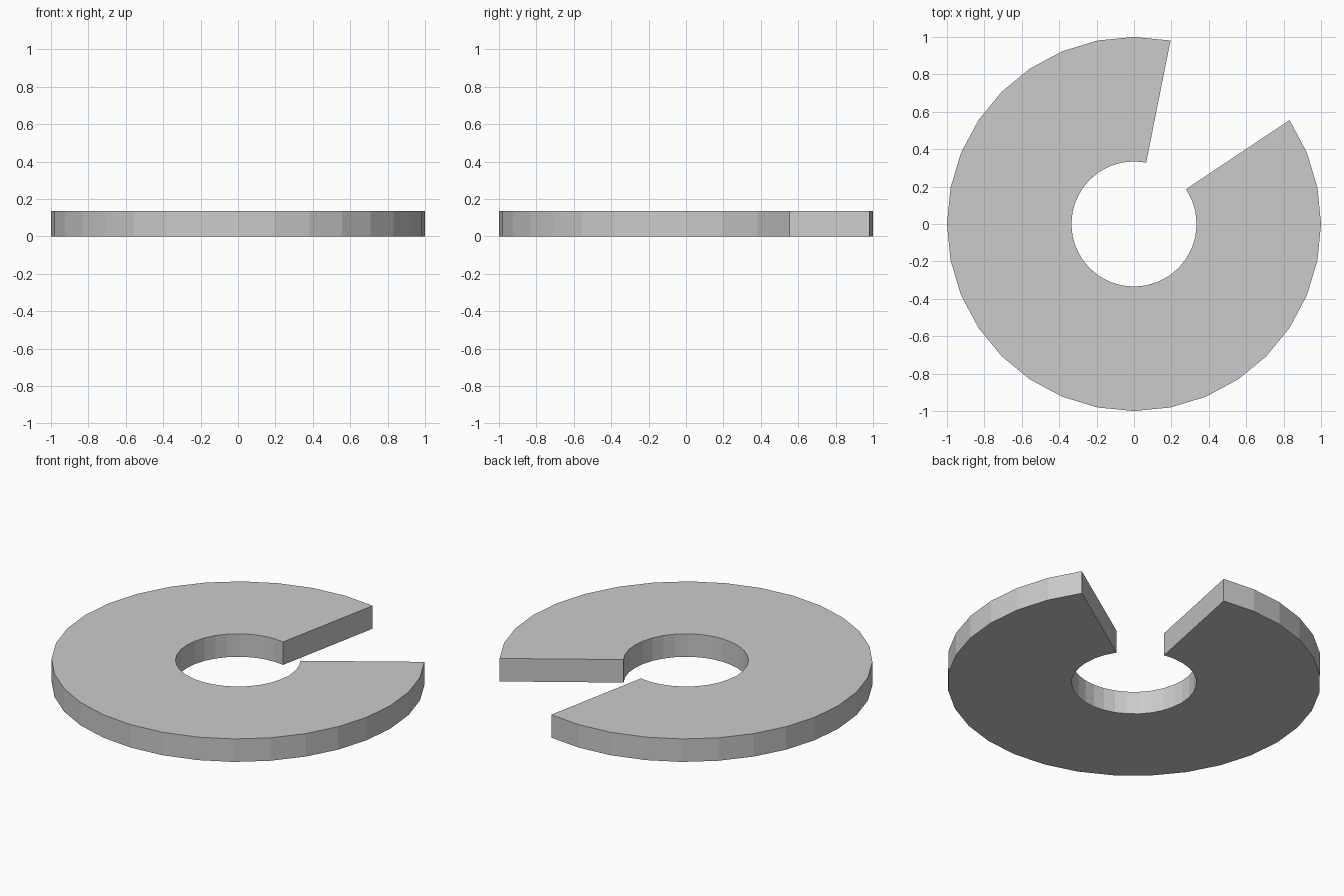
import bpy, bmesh, math

if "Cube" in bpy.data.objects:
    bpy.data.objects.remove(bpy.data.objects["Cube"])

OUTER, INNER, HEIGHT = 1.0, 0.335, 0.136
SIDES, GAP_START, GAP_END = 32, 3, 7   # the gap, counted in ring segments


def arc(bm, radius, steps):
    step = 2 * math.pi / SIDES
    return [bm.verts.new((radius * math.cos(i * step), radius * math.sin(i * step), 0))
            for i in steps]


# Flat open ring of quads
bm = bmesh.new()
steps = range(GAP_END, SIDES + GAP_START + 1)
outer = arc(bm, OUTER, steps)
inner = arc(bm, INNER, steps)
for i in range(len(outer) - 1):
    bm.faces.new((outer[i], outer[i + 1], inner[i + 1], inner[i]))

# Thicken upwards, keeping the flat ring as the underside
top = bmesh.ops.extrude_face_region(bm, geom=bm.faces[:], use_keep_orig=True)["geom"]
bmesh.ops.translate(bm, vec=(0, 0, HEIGHT),
                    verts=[g for g in top if isinstance(g, bmesh.types.BMVert)])
bmesh.ops.recalc_face_normals(bm, faces=bm.faces[:])

mesh = bpy.data.meshes.new("split_ring")
bm.to_mesh(mesh)
bm.free()
bpy.context.collection.objects.link(bpy.data.objects.new("split_ring", mesh))
